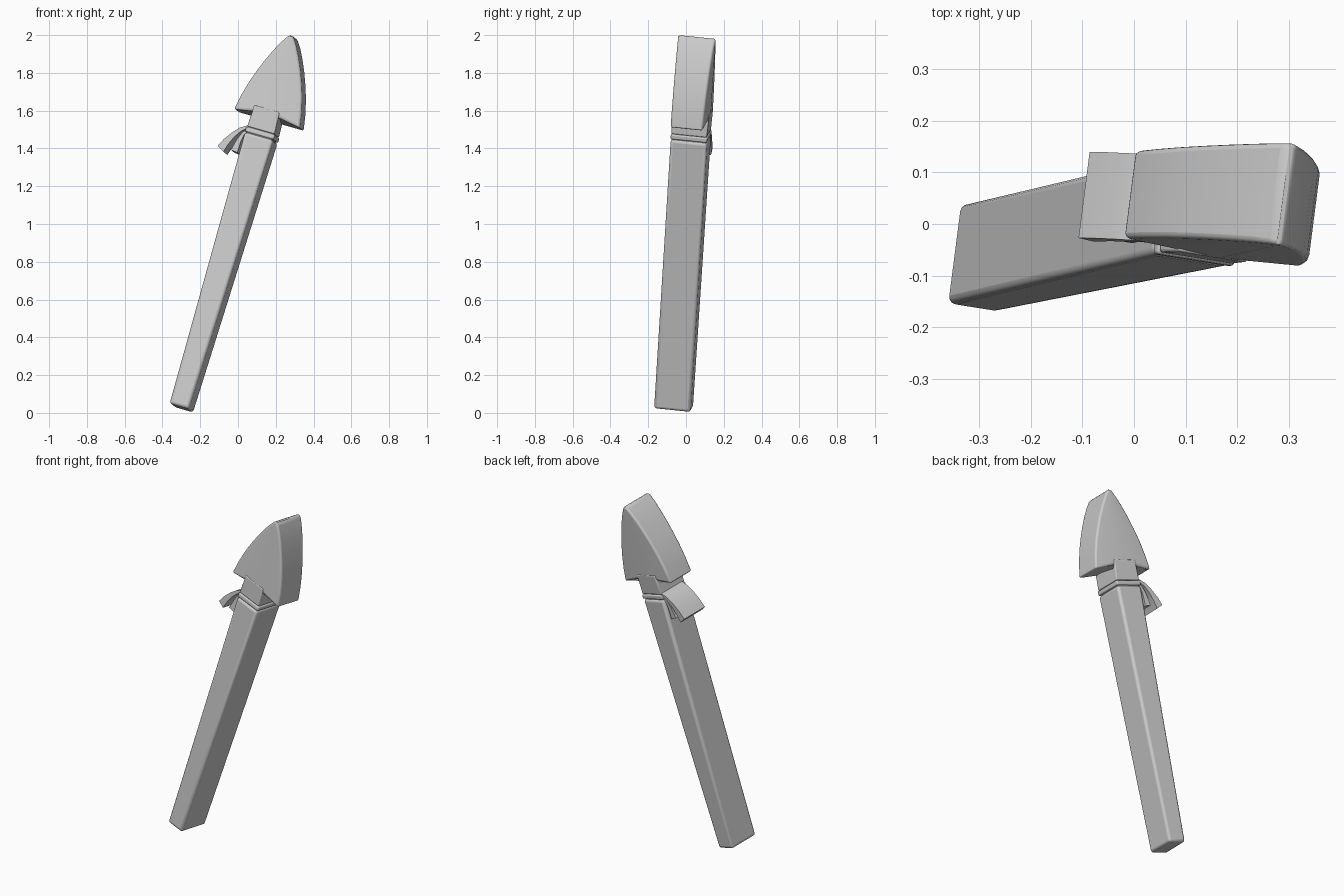
import bpy, bmesh, math
from mathutils import Matrix, Vector

if "Cube" in bpy.data.objects:
    bpy.data.objects.remove(bpy.data.objects["Cube"])

# Tilted frame of the spear: w = width, d = depth, u = along the shaft
u = Vector((0.296, 0.064, 1)).normalized()
d = Vector((0.155, 0.98, 0))
d = (d - u * d.dot(u)).normalized()
w = d.cross(u)
FRAME = Matrix((w, d, u)).transposed().to_4x4()
FRAME.translation = (-0.30, -0.066, 0.026)


def loft(name, rings, bevel=0.0):
    """Skin rings of (w, d, u) points, cap both ends, round the hard edges."""
    bm = bmesh.new()
    loops = [[bm.verts.new(p) for p in ring] for ring in rings]
    n = len(rings[0])
    for a, b in zip(loops, loops[1:]):
        for i in range(n):
            j = (i + 1) % n
            bm.faces.new((a[i], a[j], b[j], b[i]))
    bm.faces.new(loops[0])
    bm.faces.new(loops[-1])
    bmesh.ops.recalc_face_normals(bm, faces=bm.faces)
    mesh = bpy.data.meshes.new(name)
    bm.to_mesh(mesh)
    bm.free()
    ob = bpy.data.objects.new(name, mesh)
    bpy.context.collection.objects.link(ob)
    ob.matrix_world = FRAME
    if bevel:
        m = ob.modifiers.new("Bevel", 'BEVEL')
        m.width, m.segments = bevel, 3
        m.limit_method, m.angle_limit = 'ANGLE', math.radians(40)
    bpy.ops.object.select_all(action='DESELECT')
    bpy.context.view_layer.objects.active = ob
    ob.select_set(True)
    bpy.ops.object.shade_smooth_by_angle(angle=math.radians(35))
    return ob


def rect(hw, hd, h):
    return [(-hw, -hd, h), (hw, -hd, h), (hw, hd, h), (-hw, hd, h)]


# Shaft widens towards the top; collar band and neck above it
loft("shaft", [rect(0.054, 0.098, 0), rect(0.079, 0.098, 1.495)], 0.015)
loft("collar", [rect(0.080, 0.098, 1.498), rect(0.080, 0.098, 1.525)], 0.007)
loft("neck_core", [rect(0.068, 0.088, 1.47), rect(0.068, 0.088, 1.54)])
loft("neck", [rect(0.076, 0.095, 1.527), rect(0.070, 0.100, 1.645)], 0.006)


# Leaf-shaped head with a slight ridge down the middle of both faces
def head_ring(h, hw, mid_h):
    o, edge, ridge = 0.012, 0.086, 0.1
    edge = ridge - (ridge - edge) * hw / 0.183
    return [(o - hw, -edge, h), (o, -ridge, mid_h), (o + hw, -edge, h),
            (o + hw, edge, h), (o, ridge, mid_h), (o - hw, edge, h)]


outline = [(1.595, 0.183), (1.68, 0.168), (1.76, 0.147), (1.83, 0.123),
           (1.90, 0.095), (1.96, 0.067), (2.01, 0.040), (2.05, 0.013)]
loft("spear_head", [head_ring(h, hw, 1.635 if i == 0 else h + (0.006 if h > 2.04 else 0))
                    for i, (h, hw) in enumerate(outline)], 0.012)


# Two cloth tails hanging from the collar: (outer, inner) points along each
def tail(name, pairs, d0, d1):
    rings = [[(o[0], d0, o[1]), (i[0], d0, i[1]), (i[0], d1, i[1]), (o[0], d1, o[1])]
             for o, i in pairs]
    loft(name, rings)


tail("upper_tail", [((-0.072, 1.536), (-0.070, 1.522)), ((-0.112, 1.512), (-0.102, 1.494)),
                    ((-0.147, 1.474), (-0.128, 1.456)), ((-0.178, 1.430), (-0.148, 1.410)),
                    ((-0.200, 1.385), (-0.162, 1.363))], -0.077, 0.092)
tail("lower_tail", [((-0.072, 1.520), (-0.070, 1.508)), ((-0.095, 1.490), (-0.082, 1.480)),
                    ((-0.112, 1.450), (-0.089, 1.445)), ((-0.127, 1.384), (-0.090, 1.380))],
     -0.070, 0.085)
